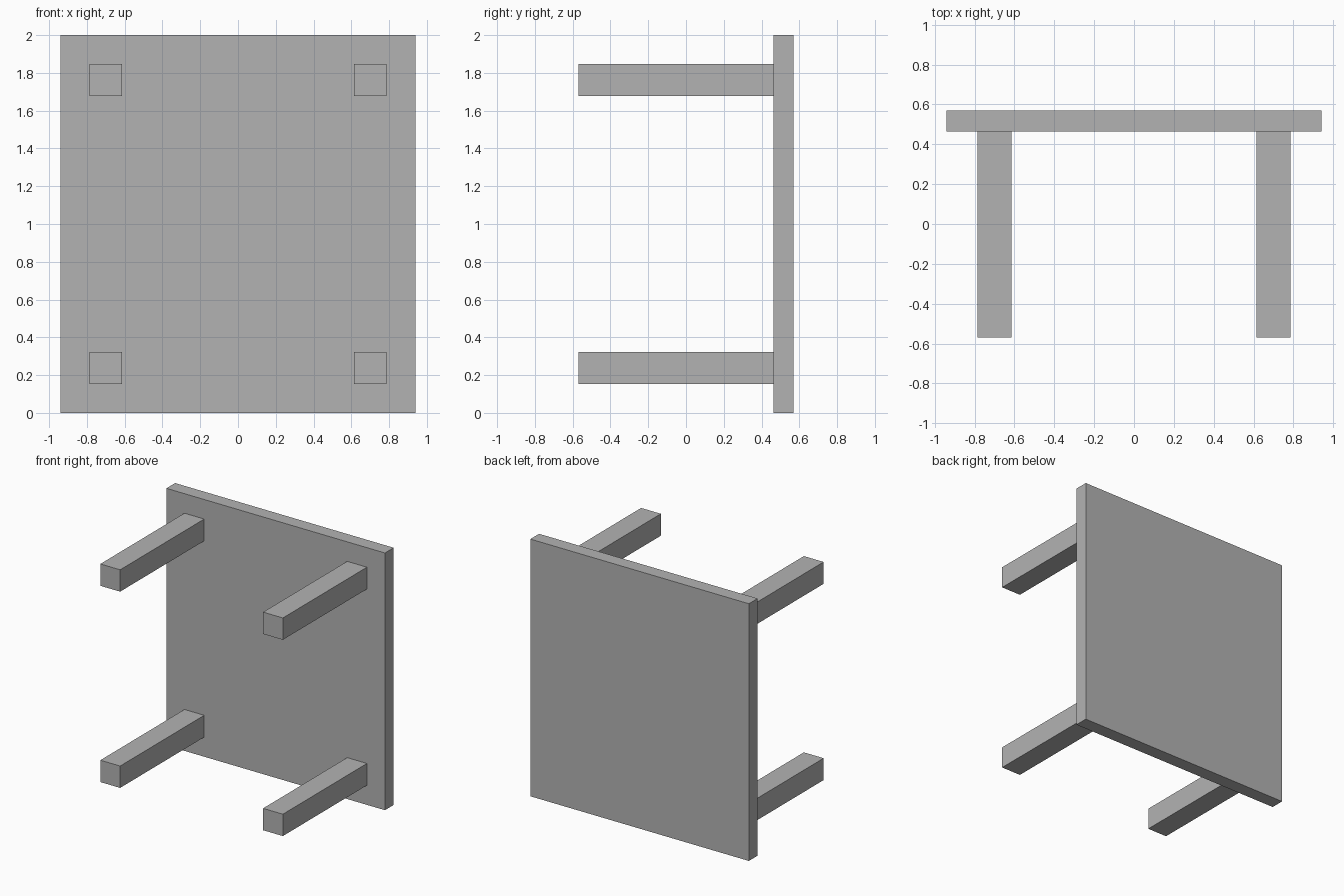
import bpy

# Remove the default cube
cube = bpy.data.objects.get("Cube")
if cube:
    bpy.data.objects.remove(cube, do_unlink=True)

# One plain grey material
grey = bpy.data.materials.new("plain_grey")
grey.use_nodes = True
colour = (0.45, 0.45, 0.45, 1.0)
grey.diffuse_color = colour
grey.node_tree.nodes["Principled BSDF"].inputs["Base Color"].default_value = colour


def box(name, low, high):
    """Add a flat-shaded box spanning two opposite corners."""
    centre = [(a + b) / 2 for a, b in zip(low, high)]
    size = [b - a for a, b in zip(low, high)]
    bpy.ops.mesh.primitive_cube_add(size=1, location=centre)
    obj = bpy.context.object
    obj.name = name
    obj.scale = size
    bpy.ops.object.transform_apply(location=False, rotation=False, scale=True)
    obj.data.materials.append(grey)
    return obj


HALF_WIDTH, HALF_DEPTH, HEIGHT = 0.94, 0.57, 2.0
PANEL_FRONT = 0.463
LEG, LEG_X, LEG_Z = 0.17, 0.70, 0.763

# Table top, standing upright at the back
box("table_top", (-HALF_WIDTH, PANEL_FRONT, 0), (HALF_WIDTH, HALF_DEPTH, HEIGHT))

# Four square legs pointing forward
for side, sx in (("right", -1), ("left", 1)):
    for level, sz in (("lower", -1), ("upper", 1)):
        x, z = sx * LEG_X, HEIGHT / 2 + sz * LEG_Z
        box(f"{level}_{side}_leg",
            (x - LEG / 2, -HALF_DEPTH, z - LEG / 2),
            (x + LEG / 2, PANEL_FRONT, z + LEG / 2))
